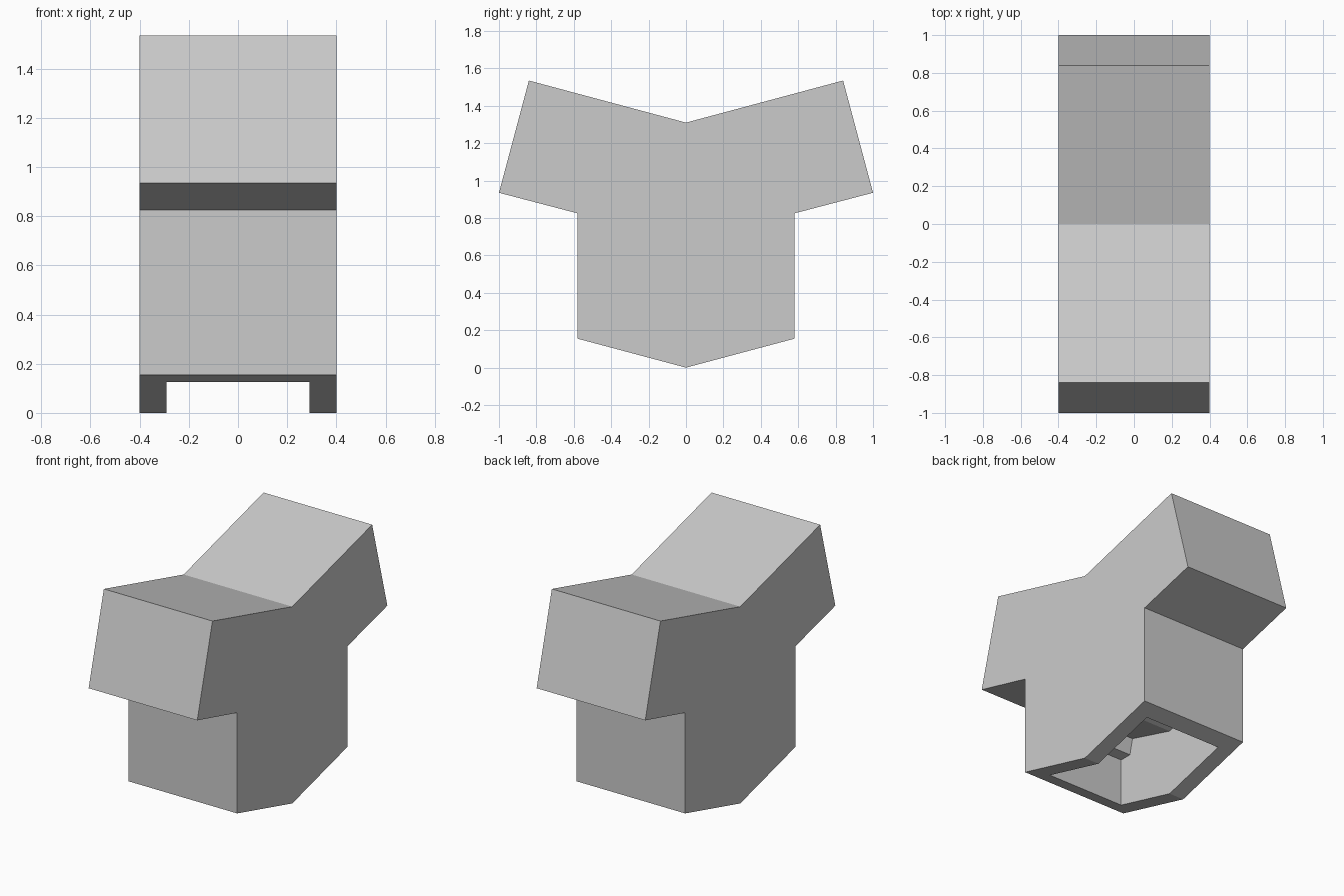
import bpy
import bmesh

# Remove the default cube
cube = bpy.data.objects.get("Cube")
if cube:
    bpy.data.objects.remove(cube, do_unlink=True)

# Single flat colour
grey = bpy.data.materials.new("light_grey")
grey.use_nodes = True
colour = (0.6, 0.6, 0.6, 1.0)
grey.diffuse_color = colour
grey.node_tree.nodes["Principled BSDF"].inputs["Base Color"].default_value = colour


def mirrored_prism(name, half_profile, half_width):
    """Extrude a (y, z) profile along x; the half runs from bottom centre to top centre."""
    profile = half_profile + [(-y, z) for y, z in reversed(half_profile) if y > 0]
    bm = bmesh.new()
    face = bm.faces.new([bm.verts.new((-half_width, y, z)) for y, z in profile])
    extruded = bmesh.ops.extrude_face_region(bm, geom=[face])["geom"]
    moved = [v for v in extruded if isinstance(v, bmesh.types.BMVert)]
    bmesh.ops.translate(bm, verts=moved, vec=(2 * half_width, 0, 0))
    bmesh.ops.recalc_face_normals(bm, faces=bm.faces)
    mesh = bpy.data.meshes.new(name)
    bm.to_mesh(mesh)
    bm.free()
    mesh.materials.append(grey)
    obj = bpy.data.objects.new(name, mesh)
    bpy.context.collection.objects.link(obj)
    return obj


# Solid body: pointed base, upright trunk and two raised arms
body = mirrored_prism("branched_body", [
    (0, 0), (0.58, 0.155), (0.58, 0.825), (1.0, 0.935), (0.84, 1.535), (0, 1.31)], 0.4)

# Socket hollow: open at the base, stepped shoulder, V-shaped ceiling
socket = mirrored_prism("socket_cutter", [
    (0, -0.2), (0.47, -0.2), (0.47, 0.45), (0.385, 0.45), (0.36, 0.555), (0, 0.45)], 0.29)
socket.hide_render = True
socket.hide_viewport = True

# Cut the socket out of the body
cut = body.modifiers.new("socket_cut", "BOOLEAN")
cut.operation = "DIFFERENCE"
cut.solver = "EXACT"
cut.object = socket
